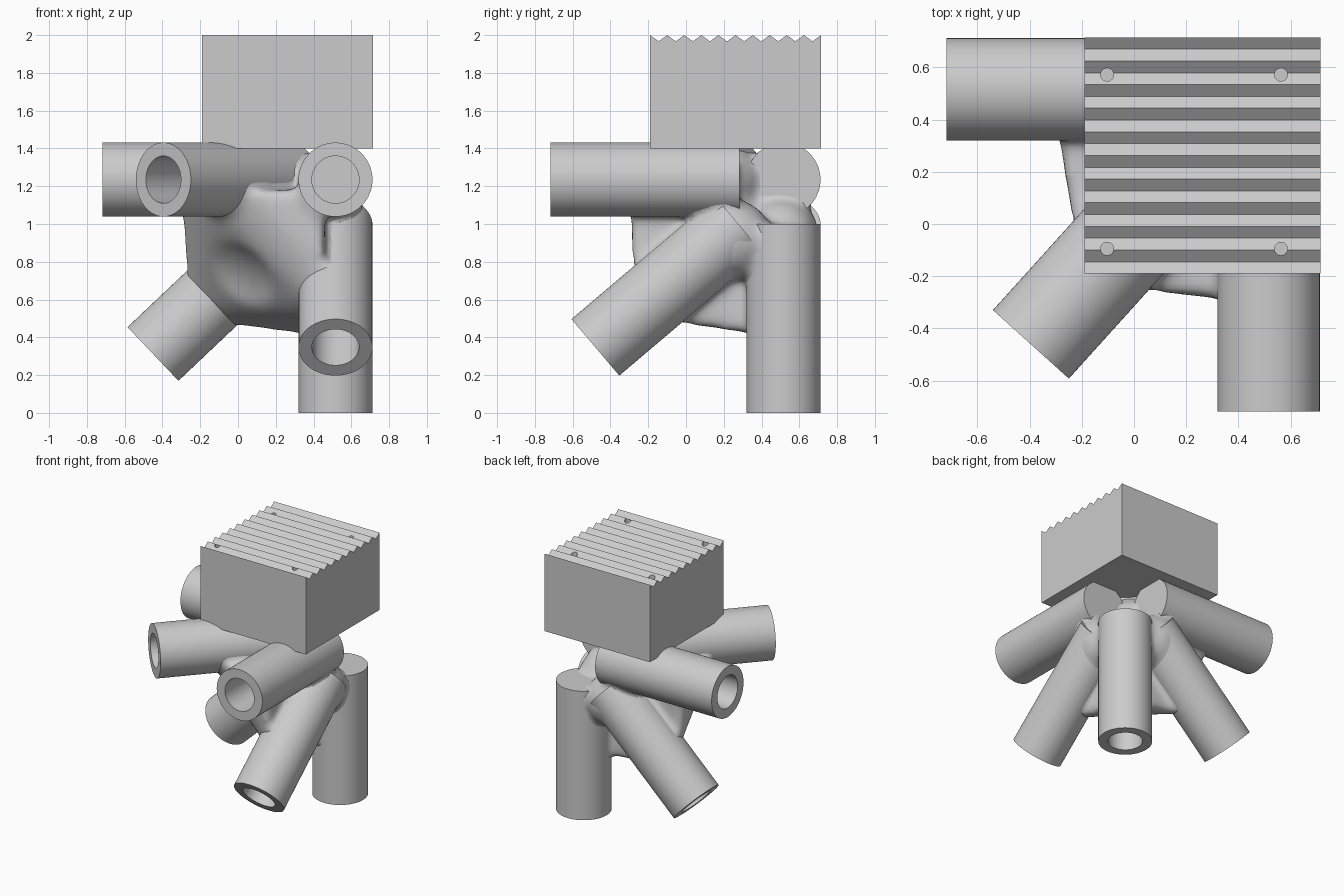
import bpy, bmesh, math
from mathutils import Vector, Matrix

cube = bpy.data.objects.get("Cube")
if cube:
    bpy.data.objects.remove(cube, do_unlink=True)

grey = bpy.data.materials.new("plain grey")
grey.use_nodes = True
color = (0.6, 0.6, 0.6, 1)
grey.diffuse_color = color
grey.node_tree.nodes["Principled BSDF"].inputs["Base Color"].default_value = color

R, BORE = 0.196, 0.125
AXIS = 0.516


def add_object(name, bm, smooth=None):
    bmesh.ops.recalc_face_normals(bm, faces=bm.faces)
    mesh = bpy.data.meshes.new(name)
    bm.to_mesh(mesh)
    bm.free()
    mesh.materials.append(grey)
    obj = bpy.data.objects.new(name, mesh)
    bpy.context.collection.objects.link(obj)
    if smooth:
        bpy.ops.object.select_all(action="DESELECT")
        obj.select_set(True)
        bpy.context.view_layer.objects.active = obj
        bpy.ops.object.shade_smooth_by_angle(angle=math.radians(smooth))
    return obj


def subtract(target, bm, name):
    """Cut a hidden helper shape out of the target."""
    cutter = add_object(name, bm)
    cutter.hide_render = True
    cutter.hide_viewport = True
    cut = target.modifiers.new(name, "BOOLEAN")
    cut.operation = "DIFFERENCE"
    cut.solver = "EXACT"
    cut.use_self = True
    cut.object = cutter


def frame(mouth, direction):
    """Matrix with z along the socket, starting at its closed inner end."""
    d = Vector(direction).normalized()
    return Matrix.Translation(Vector(mouth) - d) @ d.to_track_quat("Z", "Y").to_matrix().to_4x4()


# Sockets: mouth centre, outward direction, and the span filled by the web
sockets = {
    "upright_socket": ((AXIS, AXIS, 0), (0, 0, -1), (0.15, 0.58)),
    "front_socket": ((AXIS, -0.718, 1.235), (0, -1, 0), (0.15, 0.57)),
    "side_socket": ((-0.718, AXIS, 1.235), (-1, 0, 0), (0.15, 0.57)),
    "diagonal_socket": ((-0.395, -0.461, 1.235), (-0.67, -0.742, 0), (0.1, 0.55)),
    "side_brace_socket": ((-0.45, AXIS, 0.312), (-0.726, 0, -0.688), (0.1, 0.58)),
    "front_brace_socket": ((AXIS, -0.48, 0.347), (0, -0.763, -0.646), (0.1, 0.58)),
}

web = bmesh.new()
for name, (mouth, direction, span) in sockets.items():
    m = frame(mouth, direction)
    # Lathe a blind tube
    bm = bmesh.new()
    profile = [(0, 0), (R, 0), (R, 1), (BORE, 1), (BORE, 0.62), (0, 0.62)]
    verts = [bm.verts.new((x, 0, z)) for x, z in profile]
    edges = [bm.edges.new(pair) for pair in zip(verts, verts[1:])]
    bmesh.ops.spin(bm, geom=verts + edges, cent=(0, 0, 0), axis=(0, 0, 1),
                   angle=math.tau, steps=64, use_merge=True)
    bmesh.ops.remove_doubles(bm, verts=bm.verts, dist=0.0001)
    bm.transform(m)
    add_object(name, bm, 35)
    # Rings that the web stretches between, kept inside the corner
    for z in span:
        for i in range(24):
            a = math.tau * i / 24
            p = m @ Vector((R * math.cos(a), R * math.sin(a), z))
            web.verts.new((min(p.x, 0.46), min(p.y, 0.46), min(p.z, 1.18)))

# Web filling the space between the sockets
bmesh.ops.convex_hull(web, input=web.verts)
loose = [v for v in web.verts if not v.link_faces]
bmesh.ops.delete(web, geom=loose, context="VERTS")

# Cores inside the sockets, so the web blends into them with fillets
for mouth, direction, span in sockets.values():
    bmesh.ops.create_cone(web, cap_ends=True, segments=32, radius1=0.19, radius2=0.19, depth=0.59,
                          matrix=frame(mouth, direction) @ Matrix.Translation((0, 0, 0.305)))

# Swellings around the inner ends of the braces and the hub centre
for centre, radius in (((0.25, 0.5, 0.92), 0.21), ((0.5, 0.25, 0.92), 0.21),
                       ((0.21, 0.21, 1.23), 0.18)):
    bmesh.ops.create_uvsphere(web, u_segments=32, v_segments=20, radius=radius,
                              matrix=Matrix.Translation(centre))
hub = add_object("hub_web", web)

# Slightly hollow the open face of the web, then fuse and relax it
bm = bmesh.new()
middle = Vector((0.5, 0.5, 1.235)) - Vector((1, 1, 1)).normalized() * 1.29
bmesh.ops.create_icosphere(bm, subdivisions=5, radius=0.5, matrix=Matrix.Translation(middle))
subtract(hub, bm, "hollow_cutter")
remesh = hub.modifiers.new("fuse", "REMESH")
remesh.mode = "VOXEL"
remesh.voxel_size = 0.022
remesh.use_smooth_shade = True
relax = hub.modifiers.new("relax", "SMOOTH")
relax.factor = 0.5
relax.iterations = 22

# Block with a ridged top
LO, HI, TEETH = -0.19, 0.715, 10
step = (HI - LO) / (2 * TEETH)
outline = [(HI, 1.4), (LO, 1.4)]
outline += [(LO + i * step, 1.967 if i % 2 else 2.0) for i in range(2 * TEETH + 1)]
bm = bmesh.new()
face = bm.faces.new([bm.verts.new((LO, y, z)) for y, z in outline])
side = bmesh.ops.extrude_face_region(bm, geom=[face])
bmesh.ops.translate(bm, vec=(HI - LO, 0, 0),
                    verts=[g for g in side["geom"] if isinstance(g, bmesh.types.BMVert)])
block = add_object("ridged_block", bm)

# Four small holes in the block
bm = bmesh.new()
for x in (-0.103, 0.563):
    for y in (-0.095, 0.572):
        bmesh.ops.create_cone(bm, cap_ends=True, segments=24, radius1=0.025, radius2=0.025,
                              depth=0.4, matrix=Matrix.Translation((x, y, 1.9)))
subtract(block, bm, "hole_cutter")
